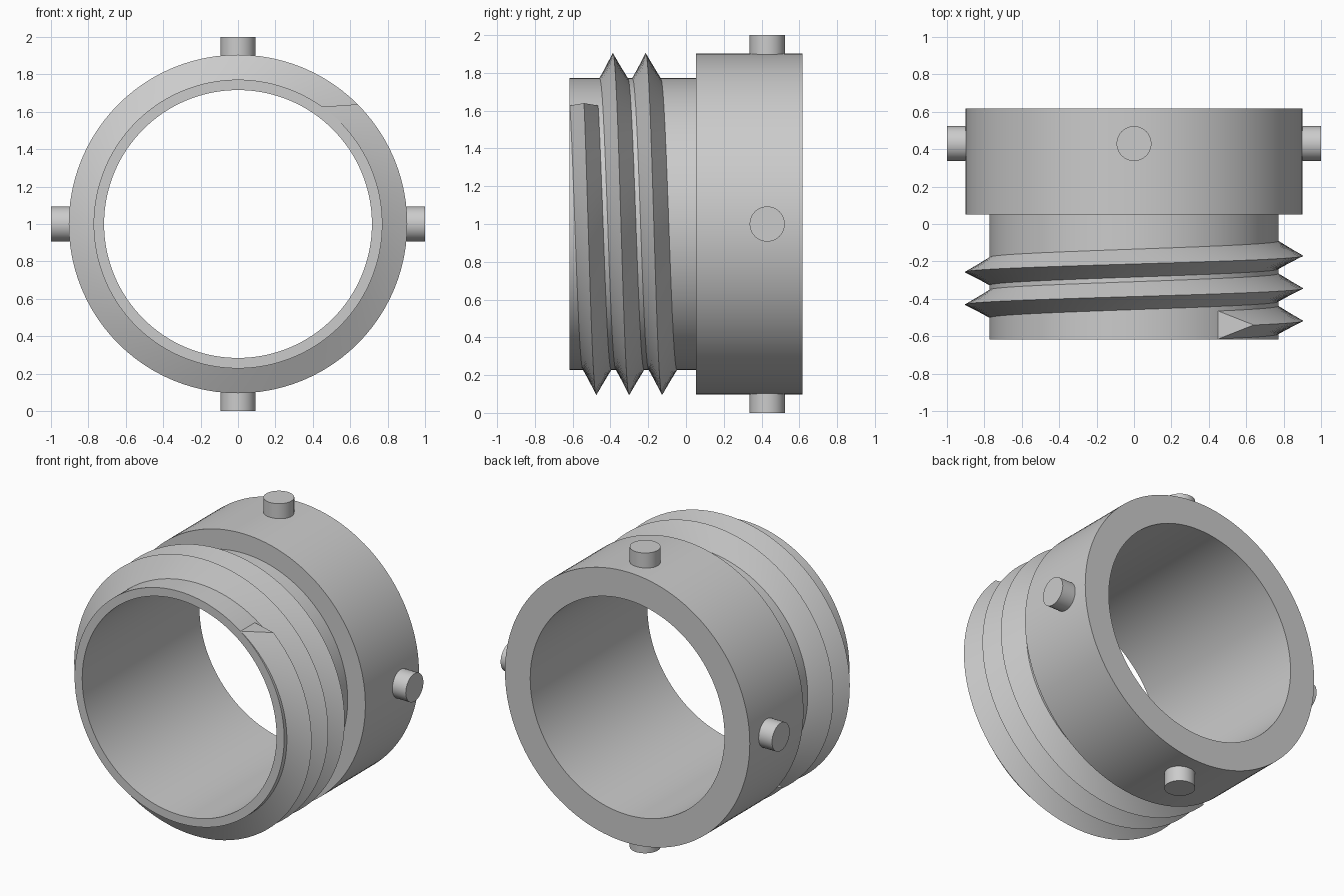
import bpy, bmesh
from math import sin, cos, pi, radians

if "Cube" in bpy.data.objects:
    bpy.data.objects.remove(bpy.data.objects["Cube"])

CZ = 1.0  # height of the ring axis, which runs along y


def polar(r, a, y):
    return (r * cos(a), y, CZ + r * sin(a))


def finish(bm, name):
    bmesh.ops.recalc_face_normals(bm, faces=bm.faces)
    mesh = bpy.data.meshes.new(name)
    bm.to_mesh(mesh)
    bm.free()
    obj = bpy.data.objects.new(name, mesh)
    bpy.context.collection.objects.link(obj)
    bpy.ops.object.select_all(action='DESELECT')
    obj.select_set(True)
    bpy.context.view_layer.objects.active = obj
    bpy.ops.object.shade_smooth_by_angle(angle=radians(30))
    return obj


def skin(bm, rings, closed):
    """Bridge consecutive closed cross-sections with quads."""
    n = len(rings[0])
    for i in range(len(rings) if closed else len(rings) - 1):
        a, b = rings[i], rings[(i + 1) % len(rings)]
        for j in range(n):
            k = (j + 1) % n
            bm.faces.new((a[j], a[k], b[k], b[j]))


# Stepped sleeve: thin neck at the front, thick collar at the back
profile = [(0.716, -0.617), (0.772, -0.617), (0.772, 0.052),
           (0.902, 0.052), (0.902, 0.617), (0.716, 0.617)]
SEG = 128
bm = bmesh.new()
rings = [[bm.verts.new(polar(r, 2 * pi * i / SEG, y)) for r, y in profile]
         for i in range(SEG)]
skin(bm, rings, True)
finish(bm, "sleeve")

# Screw thread: V-shaped ridge, 2.5 turns, slanted flat ends
PITCH, TURNS, STEPS = 0.174, 2.5, 240
START_Y, HALF = -0.54, 0.076
bm = bmesh.new()
rings = []
for i in range(STEPS + 1):
    t = TURNS * i / STEPS
    root = radians(54.5) - 2 * pi * t
    crest = radians(45) - 2 * pi * t
    y = START_Y + PITCH * t
    rings.append([bm.verts.new(polar(0.770, root, y - HALF)),
                  bm.verts.new(polar(0.905, crest, y)),
                  bm.verts.new(polar(0.770, root, y + HALF))])
skin(bm, rings, False)
bm.faces.new(rings[0])
bm.faces.new(rings[-1])
finish(bm, "screw_thread")

# Four radial pins around the collar
for i, side in enumerate(("right", "top", "left", "bottom")):
    a = i * pi / 2
    bpy.ops.mesh.primitive_cylinder_add(
        vertices=48, radius=0.093, depth=0.15,
        location=polar(0.925, a, 0.43), rotation=(0, pi / 2 - a, 0))
    bpy.context.object.name = "pin_" + side
    bpy.ops.object.shade_smooth_by_angle(angle=radians(30))
